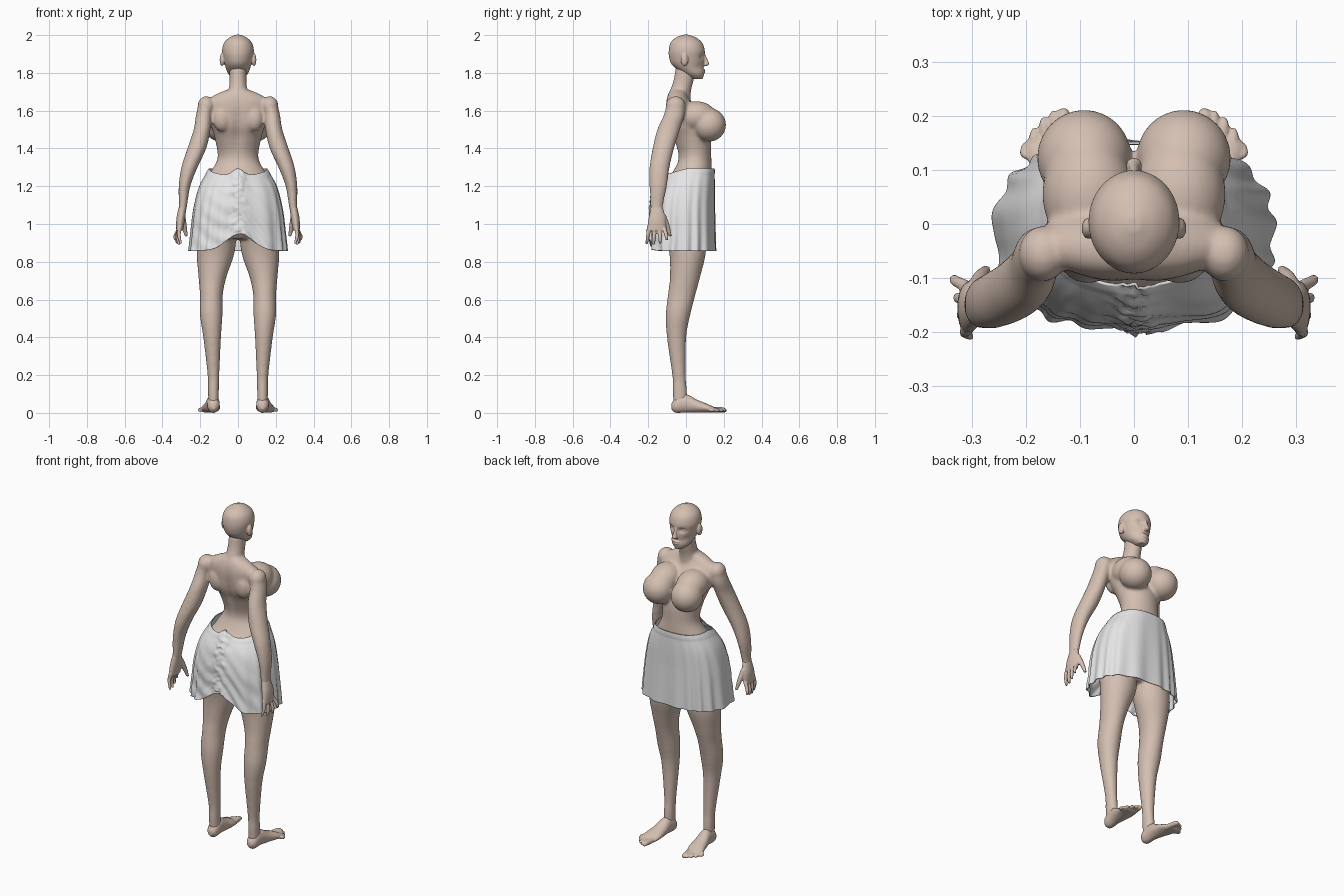
import bpy, bmesh
from math import sin, cos, pi, exp
from mathutils import Vector, Matrix, noise

cube = bpy.data.objects.get("Cube")
if cube:
    bpy.data.objects.remove(cube, do_unlink=True)


def material(name, colour):
    mat = bpy.data.materials.new(name)
    mat.use_nodes = True
    mat.diffuse_color = (*colour, 1)
    shader = next(n for n in mat.node_tree.nodes if n.type == 'BSDF_PRINCIPLED')
    shader.inputs["Base Color"].default_value = (*colour, 1)
    shader.inputs["Roughness"].default_value = 0.7
    return mat


skin = material("skin", (0.66, 0.52, 0.44))
cloth = material("white_cloth", (0.78, 0.78, 0.78))


def smooth_sections(sections, steps=6):
    """Catmull-Rom interpolation through a short list of tuples."""
    pts = [Vector(s) for s in sections]
    out = []
    for i in range(len(pts) - 1):
        a, b, c, d = pts[max(i - 1, 0)], pts[i], pts[i + 1], pts[min(i + 2, len(pts) - 1)]
        for k in range(steps):
            t = k / steps
            out.append(0.5 * (2 * b + (c - a) * t + (2 * a - 5 * b + 4 * c - d) * t * t
                              + (3 * b - a - 3 * c + d) * t ** 3))
    return out + [pts[-1]]


def loft(bm, sections, side=1, along='z', segments=32):
    """Closed tube through sections of (x, y, z, half width, half depth)."""
    rings = []
    for x, y, z, ra, rb in smooth_sections(sections):
        ring = []
        for k in range(segments):
            a = 2 * pi * k / segments
            u, v = ra * cos(a), rb * sin(a)
            p = (x + u, y + v, z) if along == 'z' else (x + u, y, z + v)
            ring.append(bm.verts.new((p[0] * side, p[1], p[2])))
        rings.append(ring)
    for low, high in zip(rings, rings[1:]):
        for k in range(segments):
            n = (k + 1) % segments
            bm.faces.new((low[k], low[n], high[n], high[k]))
    bm.faces.new(rings[0])
    bm.faces.new(rings[-1])


def ball(bm, centre, radii, side=1):
    place = Matrix.Translation((centre[0] * side, centre[1], centre[2]))
    bmesh.ops.create_uvsphere(bm, u_segments=32, v_segments=20, radius=1,
                              matrix=place @ Matrix.Diagonal((*radii, 1)))


def press(bm, centre, size, depth):
    """Push the surface along y with a soft falloff around a point."""
    for v in bm.verts:
        d = sum(((v.co[i] - centre[i]) / size[i]) ** 2 for i in range(3))
        v.co.y += depth * exp(-d)


def finish(bm, name, mat):
    bmesh.ops.recalc_face_normals(bm, faces=bm.faces)
    mesh = bpy.data.meshes.new(name)
    bm.to_mesh(mesh)
    bm.free()
    mesh.materials.append(mat)
    mesh.shade_smooth()
    obj = bpy.data.objects.new(name, mesh)
    bpy.context.collection.objects.link(obj)
    return obj


def fuse(bm, name, voxel, relax):
    """Blend overlapping volumes into one smooth skin."""
    obj = finish(bm, name, skin)
    remesh = obj.modifiers.new("blend", 'REMESH')
    remesh.mode = 'VOXEL'
    remesh.voxel_size = voxel
    remesh.use_smooth_shade = True
    soft = obj.modifiers.new("relax", 'SMOOTH')
    soft.factor = 0.5
    soft.iterations = relax
    return obj


# Torso and neck
body = bmesh.new()
loft(body, [(0, -.02, .92, .1, .08), (0, -.03, 1, .19, .13), (0, -.025, 1.1, .21, .14),
            (0, 0, 1.2, .185, .13), (0, .03, 1.27, .148, .105), (0, .046, 1.35, .108, .088),
            (0, .03, 1.45, .122, .1), (0, 0, 1.52, .143, .1), (0, -.025, 1.6, .168, .083),
            (0, -.04, 1.65, .165, .066), (0, -.045, 1.685, .12, .052),
            (0, -.04, 1.71, .06, .045)], segments=64)
press(body, (0, -.1, 1.48), (.025, .07, .14), .018)
loft(body, [(0, -.035, 1.64, .06, .06), (0, -.03, 1.7, .05, .056),
            (0, -.013, 1.76, .045, .053), (0, 0, 1.83, .045, .055)])

for side in (1, -1):
    # Chest, shoulder blades and shoulders
    ball(body, (.092, .122, 1.525), (.088, .09, .089), side)
    ball(body, (.085, .055, 1.57), (.085, .105, .08), side)
    ball(body, (.085, -.07, 1.56), (.05, .04, .07), side)
    ball(body, (.168, -.055, 1.625), (.046, .052, .052), side)
    # Arms
    loft(body, [(.165, -.055, 1.65, .04, .045), (.18, -.062, 1.58, .042, .055),
                (.19, -.092, 1.5, .045, .06), (.218, -.12, 1.4, .05, .057),
                (.257, -.14, 1.3, .043, .053), (.283, -.147, 1.2, .031, .046),
                (.291, -.155, 1.1, .022, .034), (.297, -.155, 1.05, .019, .033)], side)
    # Legs
    loft(body, [(.105, -.01, 1, .1, .115), (.118, .008, .85, .1, .097),
                (.135, -.005, .72, .074, .08), (.141, -.022, .63, .061, .073),
                (.142, -.042, .52, .06, .065), (.137, -.05, .4, .047, .051),
                (.13, -.037, .2, .031, .036), (.13, -.033, .12, .029, .038),
                (.13, -.03, .05, .028, .038)], side)
fuse(body, "body", .008, 8)

# Head with face and ears
head = bmesh.new()
loft(head, [(0, .058, 1.768, .025, .03), (0, .04, 1.795, .052, .056), (0, .012, 1.84, .069, .084),
            (0, .005, 1.88, .079, .094), (0, .004, 1.92, .084, .095), (0, .002, 1.96, .073, .083),
            (0, 0, 1.987, .046, .053), (0, 0, 2.002, .012, .014)], segments=64)
for side in (1, -1):
    press(head, (.034 * side, .09, 1.886), (.019, .04, .014), -.014)
    press(head, (.05 * side, .07, 1.83), (.02, .04, .02), -.006)
press(head, (0, .1, 1.825), (.03, .04, .008), -.005)
loft(head, [(0, .094, 1.9, .007, .008), (0, .103, 1.865, .01, .013),
            (0, .108, 1.847, .015, .015), (0, .1, 1.836, .01, .01)])
for z in (1.815, 1.803):
    ball(head, (0, .089, z), (.021, .013, .006))
for side in (1, -1):
    ball(head, (.034, .066, 1.885), (.017, .015, .011), side)
    ball(head, (.084, -.008, 1.87), (.013, .02, .034), side)
fuse(head, "head", .004, 2)

for side, label in ((1, "left"), (-1, "right")):
    # Hand: palm, four fingers and thumb
    hand = bmesh.new()
    loft(hand, [(.293, -.155, 1.09, .02, .031), (.303, -.153, 1.03, .023, .045),
                (.309, -.157, .965, .018, .05)], side)
    for i in range(4):
        y = -.195 + .026 * i
        middle = .014 * sin(pi * i / 3)
        loft(hand, [(.308, y, .985, .011, .012),
                    (.313 + .006 * i, y - .006 + .006 * i, .94 - middle, .01, .01),
                    (.302 + .01 * i, y - .014 + .01 * i, .895 - middle + .007 * i, .006, .007)],
             side, segments=16)
    loft(hand, [(.296, -.125, 1.05, .016, .018), (.285, -.1, .99, .014, .014),
                (.274, -.084, .935, .008, .008)], side, segments=16)
    fuse(hand, label + "_hand", .004, 2)

    # Foot with five toes
    foot = bmesh.new()
    loft(foot, [(.13, -.078, .034, .012, .014), (.13, -.055, .04, .031, .039),
                (.132, 0, .05, .034, .048), (.138, .06, .035, .042, .034),
                (.145, .11, .025, .049, .024), (.155, .148, .016, .046, .015),
                (.157, .165, .012, .034, .009)], side, 'y')
    for i in range(5):
        thick = .014 if i == 0 else .01
        root, tip = .12 + .018 * i, .13 + .018 * i
        reach = .214 - .004 * i * i
        loft(foot, [(root, .12, .018, thick, thick), (tip, reach - .02, .016, thick, thick),
                    (tip, reach, .012, thick / 2, thick / 2)], side, 'y', 16)
    fuse(foot, label + "_foot", .004, 2)

# Skirt: pleated sheet gathered up the middle of the back
skirt = bmesh.new()
rows = smooth_sections([(1.295, .152, .15, -.112), (1.2, .205, .153, -.16),
                        (1.08, .235, .153, -.184), (.96, .249, .155, -.188),
                        (.858, .259, .157, -.195)], 12)
count = 240
grid = []
for r, (z, rx, front, back) in enumerate(rows):
    t = r / (len(rows) - 1)
    line = []
    for k in range(count):
        a = 2 * pi * k / count
        c, s = cos(a), sin(a)
        fold = 1 + .025 * t * sin(17 * a + 2 * sin(3 * a)) + (.015 if t < .09 else 0)
        x = rx * fold * (1 if c > 0 else -1) * abs(c) ** .8
        y = (front + back) / 2 + (front - back) / 2 * fold * (1 if s > 0 else -1) * abs(s) ** .8
        rear = max(0, -s)
        gather = rear * exp(-(x / .035) ** 2)
        top = rear * (.035 * exp(-(x / .04) ** 2) - .036)
        hem = rear * .09 * exp(-((x - .01) / .1) ** 2)
        p = Vector((x, y, z + top * (1 - t) + hem * t))
        crumple = noise.noise(p * 45) + .5 * noise.noise(p * 90)
        p.y += gather * (.014 * crumple - .004)
        p.x += gather * .008 * noise.noise(p * 60)
        p.y += rear * .004 * t * sin(60 * (x + z))
        line.append(skirt.verts.new(p))
    grid.append(line)
for upper, lower in zip(grid, grid[1:]):
    for k in range(count):
        n = (k + 1) % count
        skirt.faces.new((upper[k], lower[k], lower[n], upper[n]))
skirt_obj = finish(skirt, "skirt", cloth)
shell = skirt_obj.modifiers.new("thickness", 'SOLIDIFY')
shell.thickness = .005
